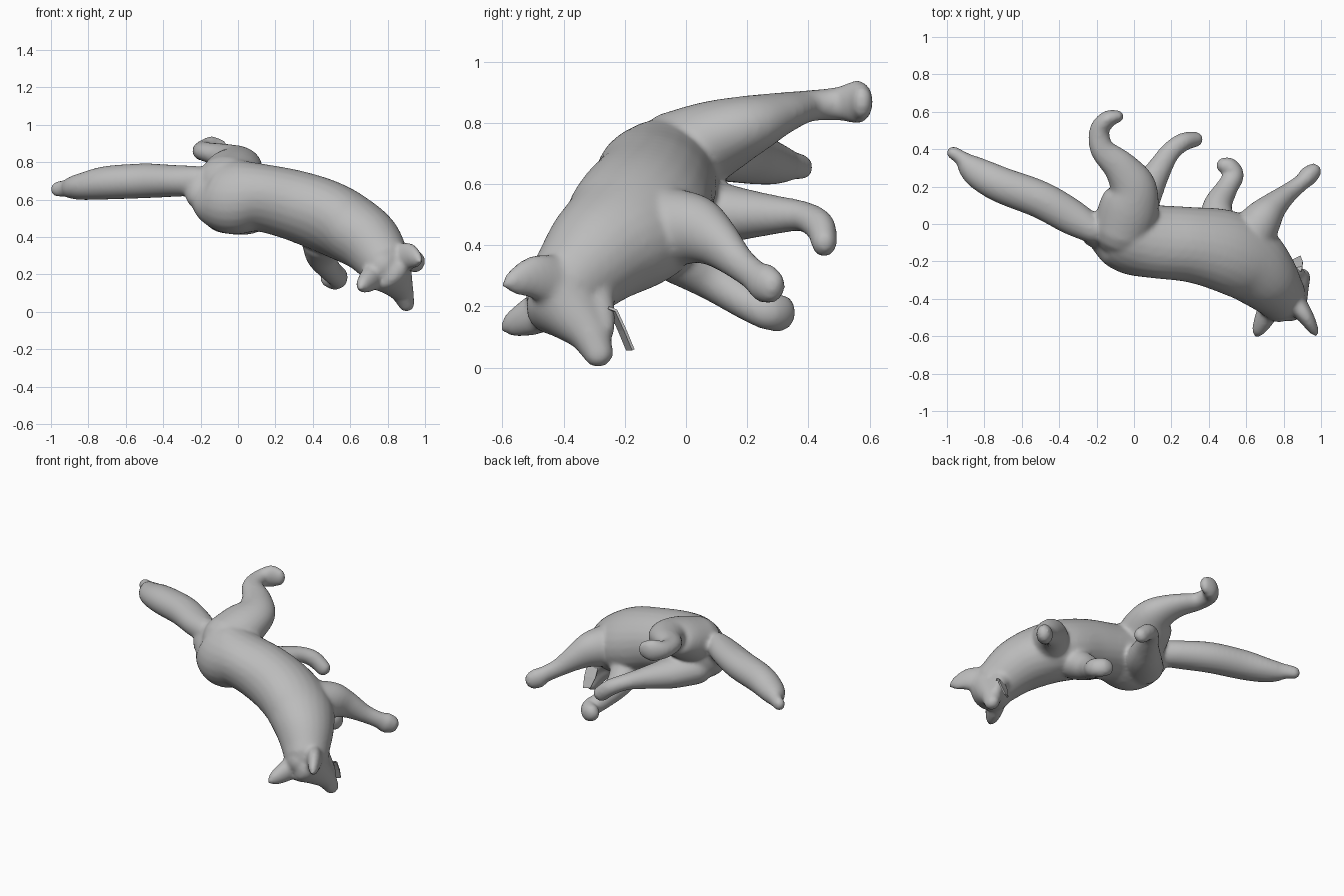
import bpy, bmesh, math
from mathutils import Vector

fur = bpy.data.materials.new("plain_grey")
fur.diffuse_color = (0.5, 0.5, 0.5, 1)
UP = Vector((0, 0, 1))


def catmull(p, i, t):
    a, b, c, d = (p[max(0, min(len(p) - 1, i + k))] for k in (-1, 0, 1, 2))
    return [0.5 * (2 * q + (r - o) * t + (2 * o - 5 * q + 4 * r - s) * t * t
                   + (3 * q - o - 3 * r + s) * t ** 3) for o, q, r, s in zip(a, b, c, d)]


def limb(bm, pts, up=UP, n=24, steps=5):
    """Closed tube with rounded ends; points are x, y, z, side radius, up radius."""
    path = [catmull(pts, i, s / steps) for i in range(len(pts) - 1) for s in range(steps)]
    path.append(list(pts[-1]))
    pos = [Vector(p[:3]) for p in path]
    rings = []
    last = len(path) - 1
    for i, p in enumerate(path):
        t = (pos[min(i + 1, last)] - pos[max(i - 1, 0)]).normalized()
        row = [(pos[i], t, p[3], p[4])]
        if i in (0, last):
            sign = -1 if i == 0 else 1
            reach = min(p[3], p[4]) * sign
            caps = [(pos[i] + t * reach * math.sin(a), t, p[3] * math.cos(a), p[4] * math.cos(a))
                    for a in (0.4, 0.8, 1.15, 1.45)]
            row = caps[::-1] + row if i == 0 else row + caps
        rings += row
    loops = []
    for c, t, ra, rb in rings:
        side = t.cross(up).normalized()
        top = side.cross(t)
        loops.append([bm.verts.new(c + side * ra * math.cos(2 * math.pi * k / n)
                                   + top * rb * math.sin(2 * math.pi * k / n)) for k in range(n)])
    faces = [bm.faces.new((a[k], a[(k + 1) % n], b[(k + 1) % n], b[k]))
             for a, b in zip(loops, loops[1:]) for k in range(n)]
    faces += [bm.faces.new(loops[0][::-1]), bm.faces.new(loops[-1])]
    bmesh.ops.recalc_face_normals(bm, faces=faces)


def finish(name, bm):
    me = bpy.data.meshes.new(name)
    bm.to_mesh(me)
    bm.free()
    me.materials.append(fur)
    ob = bpy.data.objects.new(name, me)
    bpy.context.collection.objects.link(ob)
    return ob


bm = bmesh.new()
# torso and neck, rolled slightly so the hips lean back
limb(bm, [(-.19, -.035, .665, .085, .125), (-.13, -.045, .64, .145, .175), (-.02, -.08, .615, .185, .205),
          (.12, -.095, .61, .20, .178), (.30, -.11, .57, .205, .185), (.47, -.14, .51, .225, .19),
          (.60, -.195, .445, .22, .185), (.70, -.285, .375, .185, .172), (.77, -.37, .285, .145, .147)],
     up=Vector((0, .45, 1)))
# head and muzzle
limb(bm, [(.77, -.43, .255, .09, .10), (.80, -.405, .225, .135, .13), (.84, -.36, .17, .10, .10),
          (.875, -.315, .11, .066, .07), (.90, -.285, .045, .045, .05)], up=Vector((0, -1, 0)))
# cheek and lower jaw
limb(bm, [(.80, -.31, .25, .08, .09), (.85, -.28, .19, .05, .05), (.88, -.265, .13, .035, .035)])
# ears
limb(bm, [(.86, -.42, .28, .06, .085), (.915, -.49, .295, .045, .075), (.96, -.565, .28, .028, .042),
          (.972, -.59, .272, .014, .018)])
limb(bm, [(.74, -.42, .21, .06, .075), (.70, -.50, .17, .055, .065), (.665, -.57, .14, .036, .042),
          (.655, -.592, .13, .018, .02)])
# tail
limb(bm, [(-.22, -.03, .70, .075, .08), (-.33, .035, .70, .095, .085), (-.50, .13, .70, .10, .093),
          (-.70, .205, .69, .097, .09), (-.82, .265, .672, .086, .075), (-.88, .31, .664, .068, .063),
          (-.92, .35, .66, .042, .048), (-.966, .38, .655, .036, .042)])
# upper hind leg
limb(bm, [(-.06, -.03, .69, .16, .15), (-.025, .09, .745, .16, .13), (-.01, .20, .79, .128, .102),
          (-.075, .305, .83, .092, .07), (-.17, .40, .855, .066, .052), (-.185, .50, .862, .054, .056),
          (-.14, .56, .868, .047, .072), (-.09, .575, .868, .035, .055)])
# lower hind leg
limb(bm, [(-.07, 0, .53, .13, .11), (.03, .13, .505, .11, .095), (.12, .27, .50, .072, .068),
          (.19, .38, .495, .055, .05), (.26, .437, .462, .05, .052), (.325, .452, .407, .042, .05)])
# upper front leg
limb(bm, [(.63, -.06, .46, .13, .13), (.69, .03, .45, .105, .115), (.75, .10, .41, .074, .085),
          (.83, .17, .345, .052, .058), (.90, .225, .30, .045, .053), (.93, .255, .278, .052, .065),
          (.955, .278, .265, .046, .058)])
# lower front leg
limb(bm, [(.45, -.02, .37, .11, .10), (.445, .09, .295, .08, .078), (.495, .19, .22, .06, .06),
          (.535, .26, .185, .054, .06), (.51, .305, .18, .05, .062), (.485, .312, .185, .045, .055)])
animal = finish("animal_body", bm)

# blend the parts into one smooth skin
rm = animal.modifiers.new("blend", 'REMESH')
rm.mode = 'VOXEL'
rm.voxel_size = 0.012
rm.use_smooth_shade = True
sm = animal.modifiers.new("soften", 'SMOOTH')
sm.factor = 0.5
sm.iterations = 10

# thin tongue hanging below the jaw
bm = bmesh.new()
rows = [(.865, -.26, .20, .03), (.865, -.235, .19, .035), (.865, -.205, .125, .035), (.87, -.178, .06, .02)]
strip = [[bm.verts.new((x + s * w, y + s * .01, z)) for s in (-1, 1)] for x, y, z, w in rows]
for a, b in zip(strip, strip[1:]):
    bm.faces.new((a[0], a[1], b[1], b[0]))
tongue = finish("tongue", bm)
tongue.modifiers.new("thickness", 'SOLIDIFY').thickness = 0.009
